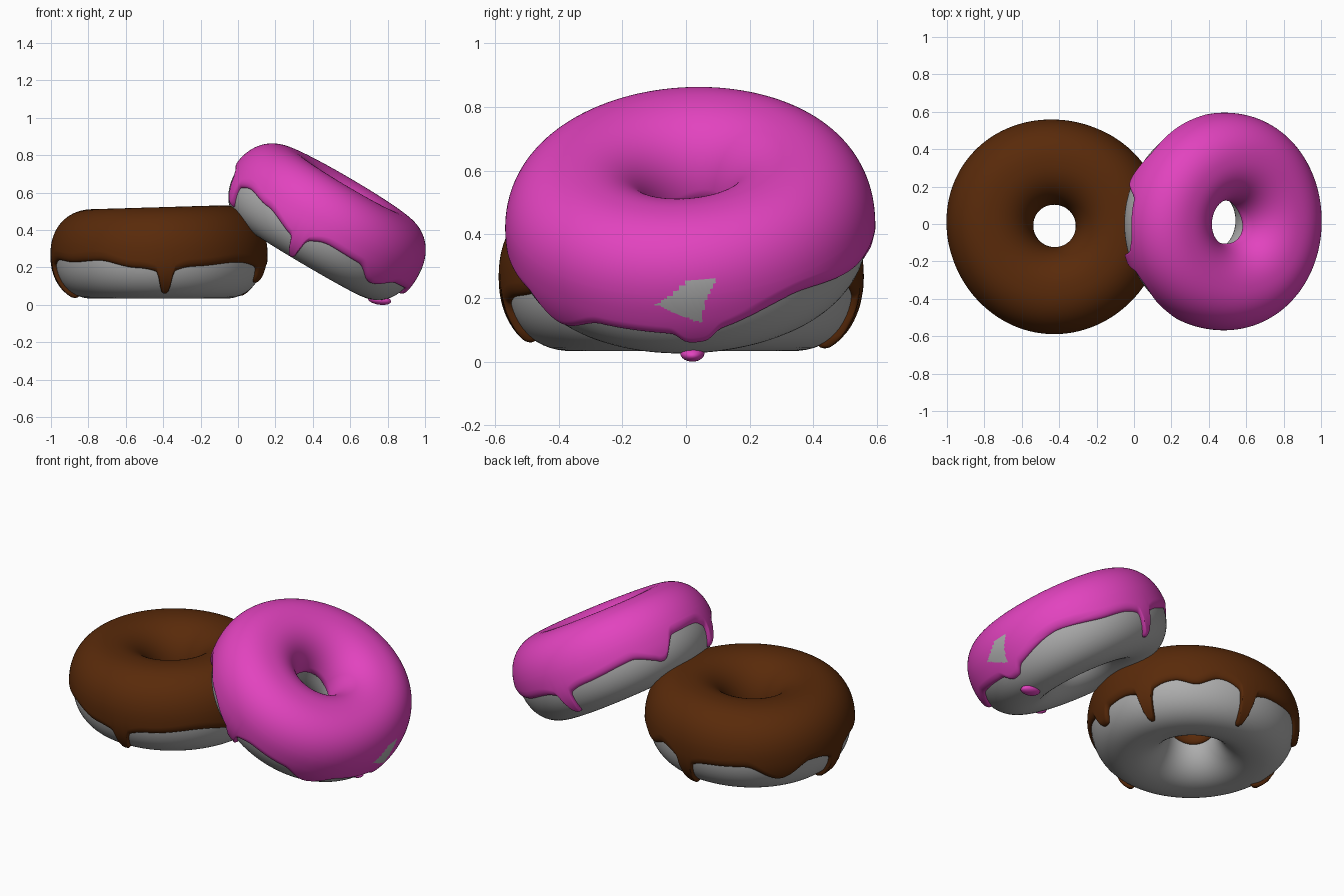
import bpy, bmesh
from math import sin, cos, pi, radians, degrees, exp, sqrt, atan2
from mathutils import Vector

cube = bpy.data.objects.get("Cube")
if cube:
    bpy.data.objects.remove(cube, do_unlink=True)

RING, WIDE, HIGH, SQUARE = 0.345, 0.211, 0.234, 2.2   # ring radius and section
GLAZE = 0.021                                         # icing thickness


def material(name, rgb):
    mat = bpy.data.materials.new(name)
    mat.use_nodes = True
    mat.diffuse_color = (*rgb, 1)
    mat.node_tree.nodes["Principled BSDF"].inputs["Base Color"].default_value = (*rgb, 1)
    return mat


dough_mat = material("plain dough", (0.43, 0.43, 0.43))
brown_mat = material("chocolate icing", (0.1, 0.023, 0.003))
pink_mat = material("pink icing", (0.76, 0.056, 0.52))


def surface(turn, section, offset=0.0, lump=0.0):
    """Point on the slightly lumpy ring; both angles in degrees."""
    t, s = radians(turn), radians(section)
    power = lambda v: (abs(v) ** (2 / SQUARE)) * (1 if v > 0 else -1)
    wobble = 0.01 * sin(3 * t + lump) + 0.008 * cos(2 * t + lump * pi / 2)
    r = RING + (WIDE + offset) * power(cos(s))
    r *= 1 + wobble * r / RING * 0.6
    z = (HIGH + offset) * power(sin(s))
    if z > 0:
        z *= 1 + 0.04 * sin(t + 0.63 * (lump + 2))
    return Vector((r * cos(t), r * sin(t), z))


def gap(a, b):
    return (a - b + 180) % 360 - 180


def edge(turn, base, drips):
    """Section angle of the icing's lower edge: smooth base line plus drips."""
    keys = base + [(base[0][0] + 360, base[0][1])]
    turn = (turn - keys[0][0]) % 360 + keys[0][0]
    for (a, p), (b, q) in zip(keys, keys[1:]):
        if a <= turn <= b:
            f = (turn - a) / (b - a)
            level = p + (q - p) * f * f * (3 - 2 * f)
            break
    for angle, width, depth in drips:
        d = gap(turn, angle)
        level -= depth * (0.82 * exp(-(d / width) ** 4) + 0.18 * exp(-(d / width / 2.4) ** 2))
    return level


def grid_object(name, rows, mats, closed, location, turn, pick=None):
    bm = bmesh.new()
    grid = [[bm.verts.new(p) for p in row] for row in rows]
    for i, row in enumerate(grid):
        nxt = grid[(i + 1) % len(grid)]
        count = len(row)
        for j in range(count if closed else count - 1):
            k = (j + 1) % count
            face = bm.faces.new((row[j], nxt[j], nxt[k], row[k]))
            if pick:
                face.material_index = pick(face.calc_center_median())
    mesh = bpy.data.meshes.new(name)
    bm.to_mesh(mesh)
    bm.free()
    for mat in mats:
        mesh.materials.append(mat)
    obj = bpy.data.objects.new(name, mesh)
    bpy.context.collection.objects.link(obj)
    obj.location, obj.rotation_euler = location, [radians(a) for a in turn]
    for poly in mesh.polygons:
        poly.use_smooth = True


def doughnut(name, location, turn, mat, base, drips, inner, lump, pick=None):
    # Baked ring
    rows = [[surface(i * 3, j * 6, 0, lump) for j in range(60)] for i in range(120)]
    grid_object(name + "_dough", rows, [dough_mat], True, location, turn)
    # Icing shell with rounded rims: a lower band follows the drips, the rest is regular
    rows, low_steps, top_steps, join = [], 40, 70, 14
    for i in range(360):
        low = edge(i, base, drips)
        high = inner + 4 * sin(radians(i * 2))
        sections = [low + (join - low) * (j / low_steps) ** 1.4 for j in range(low_steps)]
        sections += [join + (high - join) * sin(pi / 2 * j / top_steps)
                     for j in range(top_steps + 1)]
        row = []
        for s in sections:
            near = min(1, min(s - low, high - s) / 9)
            off = GLAZE * sqrt(max(0, 1 - (1 - near) ** 2)) - 0.003 * (1 - near)
            row.append(surface(i, s, off, lump))
        rows.append(row)
    grid_object(name + "_icing", rows, [mat, dough_mat], False, location, turn, pick)


def bare_dough(c):
    """Ragged worn spot on the low side of the icing."""
    if c.x < RING + 0.05:
        return 0
    v = (degrees(atan2(c.z / HIGH, (c.x - RING) / WIDE)) + 6) / 34
    left = 0.03 - 0.3 * v if v < 0.45 else -0.105 + 0.2 * (v - 0.45)
    return int(0 < v < 1 and left < c.y < 0.04 + 0.05 * v * v)


# Flat chocolate doughnut: base line (turn, level) and drips (turn, width, depth)
doughnut("chocolate", (-0.425, -0.01, 0.267), (0, 0, 0), brown_mat,
         [(0, -14), (40, -8), (52, -14), (66, -4), (100, -10), (122, -8), (142, -29),
          (160, -8), (190, -4), (215, -8), (235, -6), (258, -15), (290, -13), (320, -8)],
         [(-13, 6, 24), (22, 3.8, 53), (84, 3.8, 60), (181, 4, 65), (274, 3.6, 44)], 187, 0.5)

# Pink doughnut leaning on the first
doughnut("pink", (0.469, 0.011, 0.432), (2, 30.5, 0), pink_mat,
         [(0, -16), (38, 0), (70, -8), (110, -12), (138, -8), (157, -24), (168, 0),
          (188, 0), (202, -8), (217, -6), (235, -13), (254, -25), (278, -15), (297, -16),
          (312, -33), (330, -16)],
         [(2, 6, 12), (94, 3.2, 42), (157, 4, 3), (202, 4, 34), (261, 3.4, 46)],
         181, -2.0, bare_dough)

# Loose drop of pink icing under the low side
bpy.ops.mesh.primitive_uv_sphere_add(segments=32, ring_count=16, location=(0.757, 0.02, 0.026),
                                     rotation=(0, radians(8), 0))
drop = bpy.context.object
drop.name = "pink_icing_drop"
drop.scale = (0.062, 0.038, 0.025)
drop.data.materials.append(pink_mat)
bpy.ops.object.shade_smooth()
